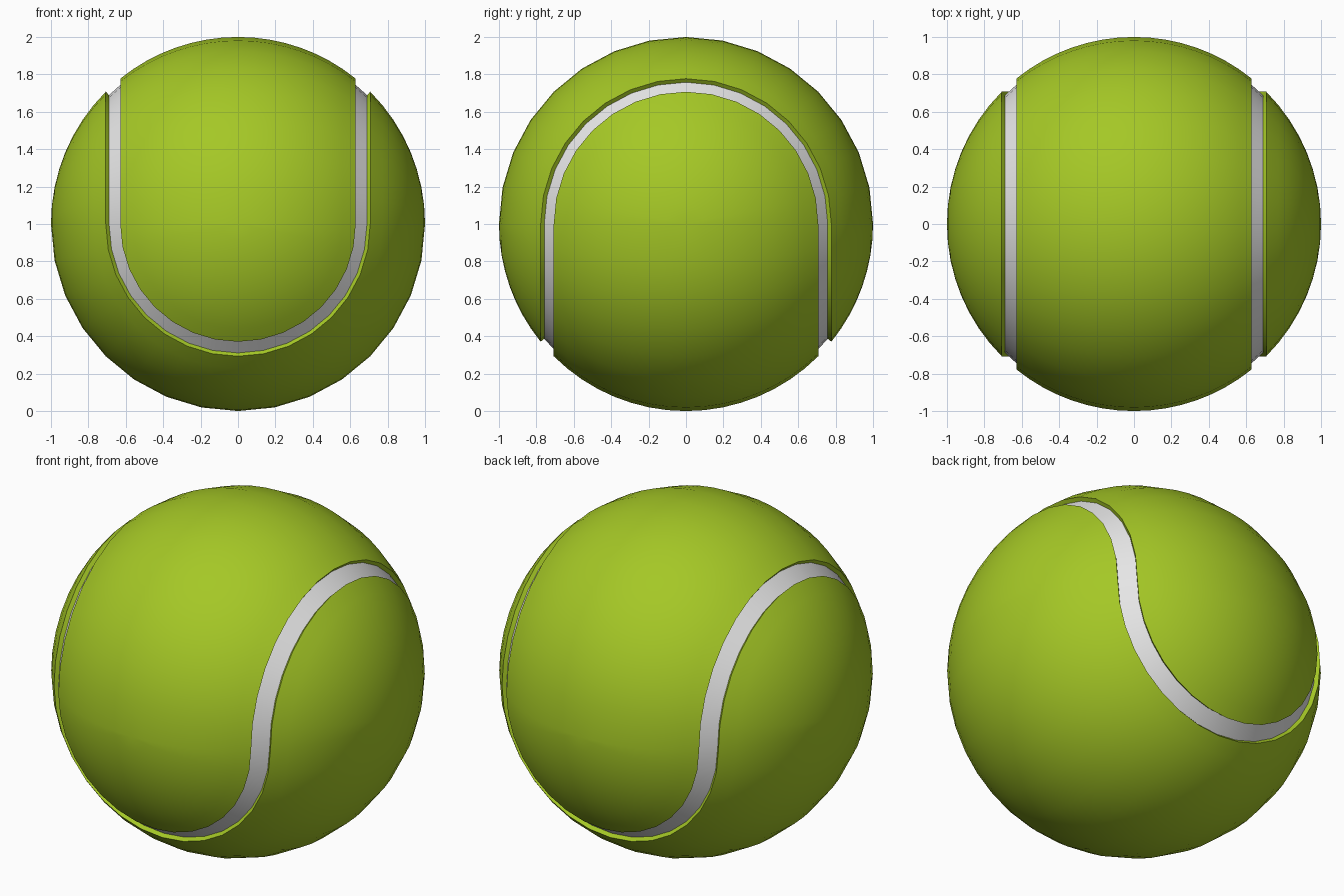
import bpy, bmesh
from math import sin, cos, pi, radians
from mathutils import Matrix

if "Cube" in bpy.data.objects:
    bpy.data.objects.remove(bpy.data.objects["Cube"])

ARC = 16                      # segments per half circle along the seam
INNER, OUTER = radians(39), radians(45)   # angular edges of the groove
FLOOR = 0.975                 # radius of the groove floor


def material(name, rgb):
    m = bpy.data.materials.new(name)
    m.diffuse_color = (*rgb, 1)
    m.use_nodes = True
    m.node_tree.nodes["Principled BSDF"].inputs["Base Color"].default_value = m.diffuse_color
    return m


GREEN = material("felt green", (0.375, 0.575, 0.019))
WHITE = material("seam white", (0.8, 0.8, 0.8))


def add_grid(bm, point, t0, t1, n):
    rows = [[bm.verts.new(point(t0 + (t1 - t0) * i / n, pi * j / ARC))
             for j in range(ARC + 1)] for i in range(n + 1)]
    for a, b in zip(rows, rows[1:]):
        for j in range(ARC):
            bm.faces.new((a[j], a[j + 1], b[j + 1], b[j]))


def ball_sheet(t0, t1, n, r):
    """Band over the top (upper half) ending in half caps front and back."""
    bm = bmesh.new()
    for s in (-1, 1):
        add_grid(bm, lambda t, p: (s * r * sin(t), r * cos(t) * cos(p),
                                   r * cos(t) * sin(p)), t0, t1, n)
        add_grid(bm, lambda t, p: (r * sin(t) * cos(p), s * r * cos(t),
                                   -r * sin(t) * sin(p)), t0, t1, n)
    bmesh.ops.remove_doubles(bm, verts=bm.verts, dist=1e-4)
    return bm


def finish(bm, name, mat, turn=Matrix.Identity(4)):
    bmesh.ops.recalc_face_normals(bm, faces=bm.faces)
    if sum(f.normal.dot(f.calc_center_median()) * f.calc_area() for f in bm.faces) < 0:
        bmesh.ops.reverse_faces(bm, faces=bm.faces)
    bm.transform(Matrix.Translation((0, 0, 1)) @ turn)
    me = bpy.data.meshes.new(name)
    bm.to_mesh(me)
    bm.free()
    me.materials.append(mat)
    ob = bpy.data.objects.new(name, me)
    bpy.context.collection.objects.link(ob)
    bpy.ops.object.select_all(action='DESELECT')
    ob.select_set(True)
    bpy.context.view_layer.objects.active = ob
    bpy.ops.object.shade_smooth_by_angle(angle=radians(35))


def felt_panel(name, half_width, turn):
    bm = ball_sheet(0, half_width, 8, 1)
    # radial wall down to the groove floor
    rim = [e for e in bm.edges if e.is_boundary]
    out = bmesh.ops.extrude_edge_only(bm, edges=rim)
    for v in out["geom"]:
        if isinstance(v, bmesh.types.BMVert):
            v.co *= FLOOR
    finish(bm, name, GREEN, turn)


# two interlocking felt panels; the lower one is turned over and a quarter round
felt_panel("upper_felt_panel", INNER, Matrix.Identity(4))
felt_panel("lower_felt_panel", pi / 2 - OUTER,
           Matrix(((0, 1, 0, 0), (1, 0, 0, 0), (0, 0, -1, 0), (0, 0, 0, 1))))

# recessed seam between the panels
finish(ball_sheet(INNER, OUTER, 1, FLOOR), "seam", WHITE)
